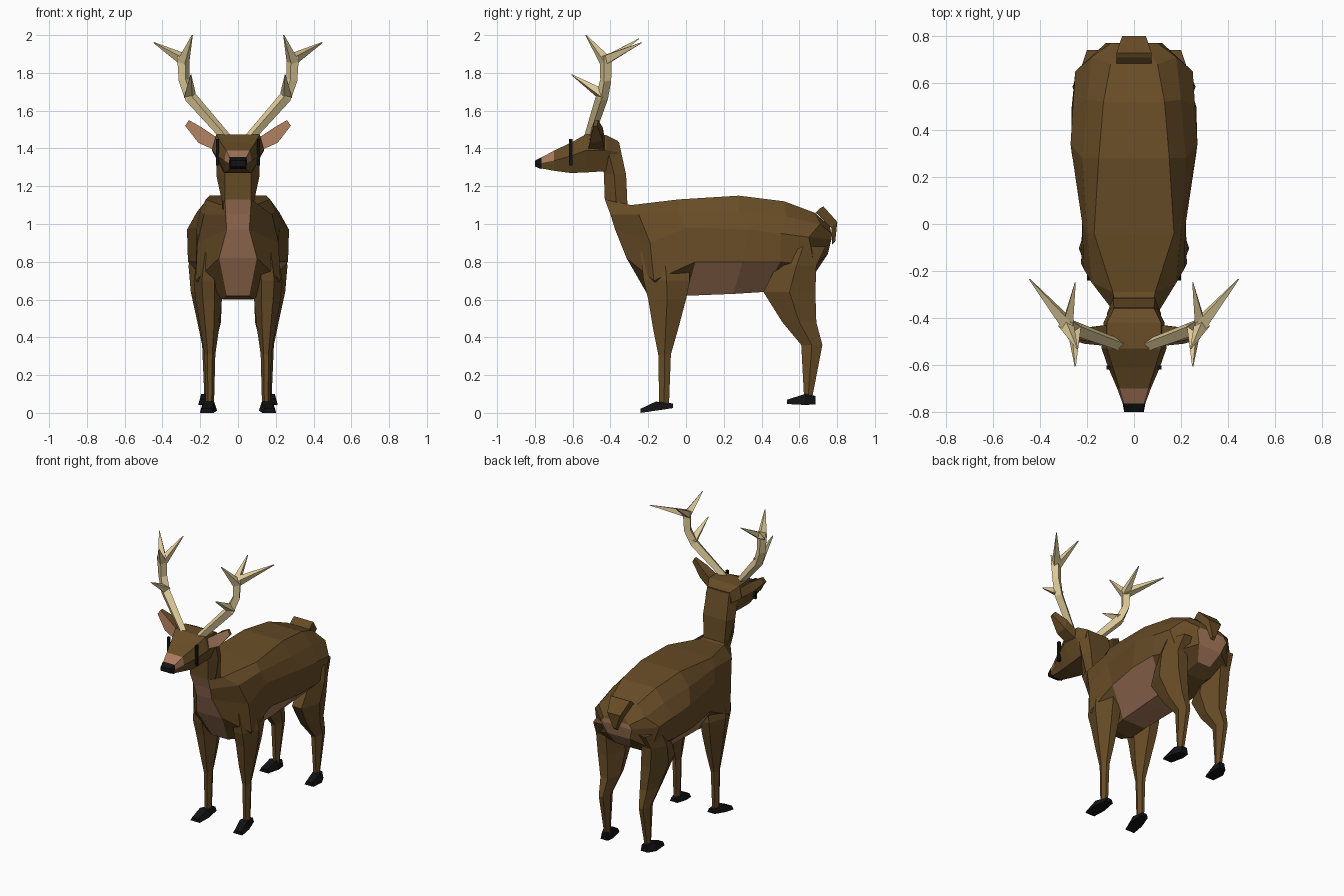
import bpy, bmesh
from mathutils import Vector


def material(name, col):
    m = bpy.data.materials.new(name)
    m.diffuse_color = (*col, 1)
    return m


BROWN = material("brown_fur", (0.138, 0.073, 0.020))
TAN = material("tan_fur", (0.40, 0.200, 0.110))
BONE = material("antler_bone", (0.74, 0.60, 0.32))
BLACK = material("black_horn", (0.006, 0.006, 0.006))


def loft(name, rings, mats, rule=None):
    """Skin equal-sized rings of points; rule(centre, normal) picks the colour."""
    bm = bmesh.new()
    vs = [[bm.verts.new(p) for p in r] for r in rings]
    n = len(rings[0])
    for a, b in zip(vs, vs[1:]):
        for i in range(n):
            j = (i + 1) % n
            bm.faces.new((a[i], a[j], b[j], b[i]))
    for r in (vs[0], vs[-1]):
        for i in range(n // 2 - 1):
            bm.faces.new((r[i], r[i + 1], r[n - 2 - i], r[n - 1 - i]))
    bmesh.ops.recalc_face_normals(bm, faces=bm.faces)
    bm.normal_update()
    if rule:
        for f in bm.faces:
            f.material_index = rule(f.calc_center_median(), f.normal)
    me = bpy.data.meshes.new(name)
    bm.to_mesh(me)
    bm.free()
    for m in mats:
        me.materials.append(m)
    ob = bpy.data.objects.new(name, me)
    bpy.context.collection.objects.link(ob)
    return ob


def sym(half):
    """Close a half ring by mirroring it across x."""
    return list(half) + [(-x, y, z) for x, y, z in reversed(half)]


def flip(rings, s):
    return [[(s * p[0], p[1], p[2]) for p in r] for r in rings]


def hexring(x0, x1, y0, y1, z):
    w, ym = 0.28 * (x1 - x0), (y0 + y1) / 2
    return [(x0 + w, y0, z), (x1 - w, y0, z), (x1, ym, z),
            (x1 - w, y1, z), (x0 + w, y1, z), (x0, ym, z)]


def tube(path):
    """Four-sided tapering rings along (x, y, z, radius) points."""
    rings = []
    for i, p in enumerate(path):
        a, b = path[max(i - 1, 0)], path[min(i + 1, len(path) - 1)]
        d = (Vector(b[:3]) - Vector(a[:3])).normalized()
        u = d.cross(Vector((0.3, 1, 0.1))).normalized()
        v = d.cross(u)
        c = Vector(p[:3])
        rings.append([tuple(c + p[3] * o) for o in (u, v, -u, -v)])
    return rings


# Body: half rings from spine to belly, chest to rump
body = [
    [(.07, -.43, 1.13), (.065, -.40, 1.05), (.06, -.375, .97), (.10, -.315, .82), (.06, -.20, .62)],
    [(.09, -.29, 1.10), (.18, -.25, 1.05), (.215, -.19, .90), (.225, -.17, .70), (.08, -.12, .60)],
    [(.17, -.04, 1.13), (.20, -.04, 1.07), (.22, .00, .98), (.22, .05, .80), (.09, .00, .62)],
    [(.15, .28, 1.15), (.22, .28, 1.06), (.27, .34, .97), (.265, .30, .80), (.10, .25, .63)],
    [(.13, .52, 1.12), (.20, .53, 1.04), (.26, .50, .95), (.265, .50, .80), (.10, .41, .64)],
    [(.10, .68, 1.06), (.18, .71, 1.00), (.25, .65, .93), (.21, .68, .78), (.08, .60, .70)],
    [(.05, .76, .99), (.10, .77, .95), (.12, .77, .92), (.09, .75, .84), (.05, .69, .75)],
]


def body_rule(c, n):
    belly = 0.05 < c.y < 0.48 and c.z < 0.74
    chest = abs(c.x) < .001 and c.y < -.2 and n.z < 0
    rump = abs(c.x) < .001 and c.y > .7 and c.z < .95
    return int(belly or chest or rump)


loft("body", [sym(r) for r in body], [BROWN, TAN], body_rule)

# Neck
neck = [
    [(.07, -.47, 1.40), (.115, -.42, 1.42), (.085, -.355, 1.435)],
    [(.07, -.435, 1.27), (.115, -.38, 1.26), (.09, -.317, 1.26)],
    [(.07, -.43, 1.13), (.085, -.37, 1.12), (.08, -.31, 1.10)],
    [(.05, -.36, 1.05), (.08, -.32, 1.05), (.08, -.24, 1.05)],
]
loft("neck", [sym(r) for r in neck], [BROWN])

# Head, with a pale muzzle patch: (y, top x/z, cheek x/z, jaw x/z)
head = [
    (-.36, .085, 1.44, .10, 1.38, .07, 1.30),
    (-.42, .115, 1.47, .13, 1.39, .08, 1.28),
    (-.53, .115, 1.475, .138, 1.39, .075, 1.273),
    (-.61, .09, 1.43, .11, 1.36, .07, 1.27),
    (-.70, .062, 1.388, .072, 1.335, .05, 1.282),
    (-.77, .042, 1.35, .046, 1.322, .04, 1.295),
]
loft("head", [sym([(a, y, b), (c, y, d), (e, y, f)]) for y, a, b, c, d, e, f in head],
     [BROWN, TAN], lambda c, n: int(-.765 < c.y < -.70 and c.z > 1.335))
nose = [(-.765, .045, 1.354, .048, 1.322, .043, 1.29),
        (-.80, .038, 1.335, .042, 1.32, .038, 1.305)]
loft("nose", [sym([(a, y, b), (c, y, d), (e, y, f)]) for y, a, b, c, d, e, f in nose], [BLACK])

# Tail: flat flap folding down over the rump
tail = [(.69, 1.065, .075, .018), (.71, 1.075, .075, .018), (.785, .995, .05, .016),
        (.782, .90, .012, .008)]
loft("tail", [[(-w, y - t, z - t), (w, y - t, z - t), (w, y + t, z + t), (-w, y + t, z + t)]
              for y, z, w, t in tail], [BROWN])

# Limb sections: x0, x1, y0, y1, z
front_leg = [(.08, .21, -.24, .01, .85), (.08, .235, -.225, .02, .70), (.085, .225, -.20, .0, .60),
             (.10, .20, -.175, -.04, .45), (.12, .177, -.147, -.08, .31), (.127, .172, -.142, -.09, .045)]
hind_leg = [(.10, .24, .50, .74, .88), (.09, .262, .48, .69, .78), (.085, .25, .41, .685, .64),
            (.09, .215, .51, .69, .48), (.12, .19, .61, .722, .36), (.135, .178, .625, .668, .08)]
hoof = [(.05, .0, .012), (.11, .0, .055), (.17, .012, .05)]

for s, side in ((1, "right"), (-1, "left")):
    loft("front_leg_" + side, flip([hexring(*r) for r in front_leg], s), [BROWN])
    loft("hind_leg_" + side, flip([hexring(*r) for r in hind_leg], s), [BROWN])

    # Hooves: wedge sections (x centre, half width, y, bottom, top)
    for label, rows in (
            ("front", [(.165, .036, -.24, .0, .022), (.155, .044, -.16, .012, .06), (.145, .028, -.07, .025, .05)]),
            ("hind", [(.175, .034, .535, .047, .07), (.168, .042, .63, .042, .10), (.155, .027, .685, .045, .09)])):
        rings = [[(x - w, y, b), (x + w, y, b), (x + .65 * w, y, t), (x - .65 * w, y, t)]
                 for x, w, y, b, t in rows]
        loft(label + "_hoof_" + side, flip(rings, s), [BLACK])

    # Ears, pale inside
    ear = [[(.10, -.51, 1.45), (.11, -.52, 1.385), (.12, -.43, 1.385), (.11, -.43, 1.45)],
           [(.19, -.50, 1.51), (.21, -.51, 1.43), (.20, -.44, 1.44), (.19, -.44, 1.51)],
           [(.26, -.485, 1.55), (.28, -.49, 1.52), (.28, -.47, 1.52), (.26, -.465, 1.55)]]
    loft("ear_" + side, flip(ear, s), [BROWN, TAN], lambda c, n: int(n.y < -.5))

    # Eyes: slim upright slivers
    eye = [[(.101, -.62, z), (.117, -.62, z), (.117, -.602, z), (.101, -.602, z)] for z in (1.31, 1.45)]
    loft("eye_" + side, flip(eye, s), [BLACK])

    # Antlers: main beam and four tines
    beam = [(.06, -.515, 1.455, .026), (.25, -.445, 1.67, .033),
            (.285, -.425, 1.76, .030), (.29, -.425, 1.89, .034)]
    tines = {"top": [(.29, -.425, 1.86, .034), (.242, -.53, 2.0, .003)],
             "outer": [(.285, -.425, 1.87, .034), (.445, -.235, 1.96, .003)],
             "back": [(.28, -.42, 1.87, .030), (.25, -.25, 1.98, .003)],
             "brow": [(.255, -.435, 1.68, .034), (.25, -.605, 1.79, .003)]}
    loft("antler_beam_" + side, flip(tube(beam), s), [BONE])
    for k, path in tines.items():
        loft(f"antler_{k}_tine_{side}", flip(tube(path), s), [BONE])
